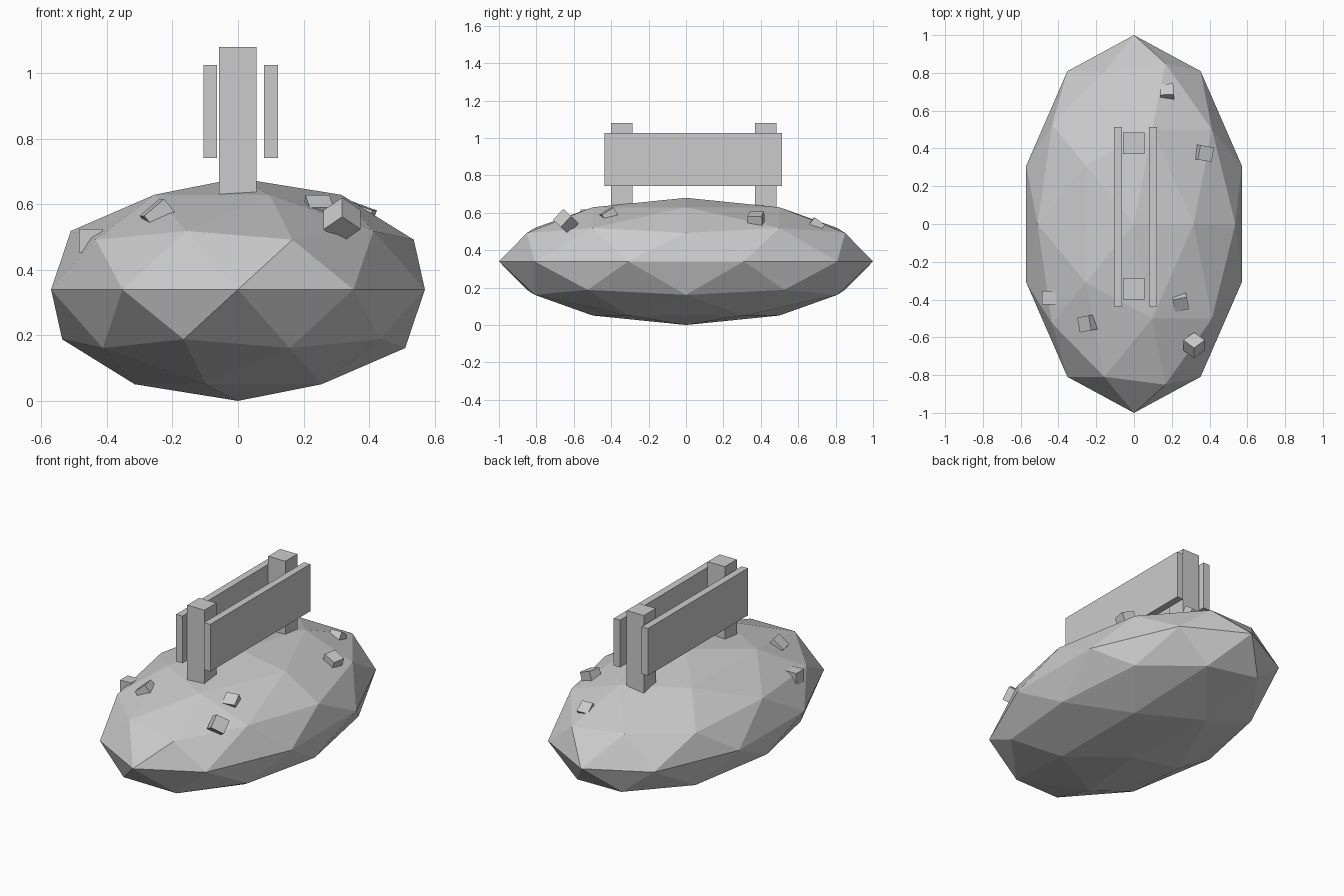
import bpy
from math import radians
from mathutils import Matrix

if "Cube" in bpy.data.objects:
    bpy.data.objects.remove(bpy.data.objects["Cube"])


def box(name, lo, hi):
    """Axis-aligned box between two corners."""
    centre = [(a + b) / 2 for a, b in zip(lo, hi)]
    size = [b - a for a, b in zip(lo, hi)]
    bpy.ops.mesh.primitive_cube_add(size=1, location=centre)
    ob = bpy.context.object
    ob.name = name
    ob.scale = size
    return ob


def rock(index, centre, size, angles, order='XYZ'):
    """Tilted cube, half buried in the mound."""
    bpy.ops.mesh.primitive_cube_add(size=size, location=centre)
    ob = bpy.context.object
    ob.name = f"rock_{index}"
    ob.rotation_mode = order
    ob.rotation_euler = [radians(a) for a in angles]


# Faceted mound
bpy.ops.mesh.primitive_ico_sphere_add(subdivisions=2, radius=1, location=(0, 0, 0.34))
mound = bpy.context.object
mound.name = "mound"
mound.data.transform(Matrix.Diagonal((0.6, 1, 0.34, 1)))

# Posts sunk into the mound
for name, y in (("front_post", -0.4), ("back_post", 0.37)):
    box(name, (-0.058, y, 0.55), (0.056, y + 0.114, 1.08))

# Planks on either side of the posts
for name, x in (("left_plank", -0.106), ("right_plank", 0.08)):
    box(name, (x, -0.437, 0.742), (x + 0.042, 0.513, 1.026))

# Scattered rocks
rock(1, (0.318, -0.642, 0.553), 0.08, (-43, 0, 45), 'ZYX')
rock(2, (0.245, -0.408, 0.577), 0.075, (30, 0, 12))
rock(3, (0.368, 0.375, 0.558), 0.078, (0, 20, -10))
rock(4, (0.175, 0.693, 0.527), 0.07, (-36, 0, 3))
rock(5, (-0.238, -0.525, 0.56), 0.08, (0, -40, 10))
rock(6, (-0.45, -0.39, 0.489), 0.072, (0, 0, 0))
